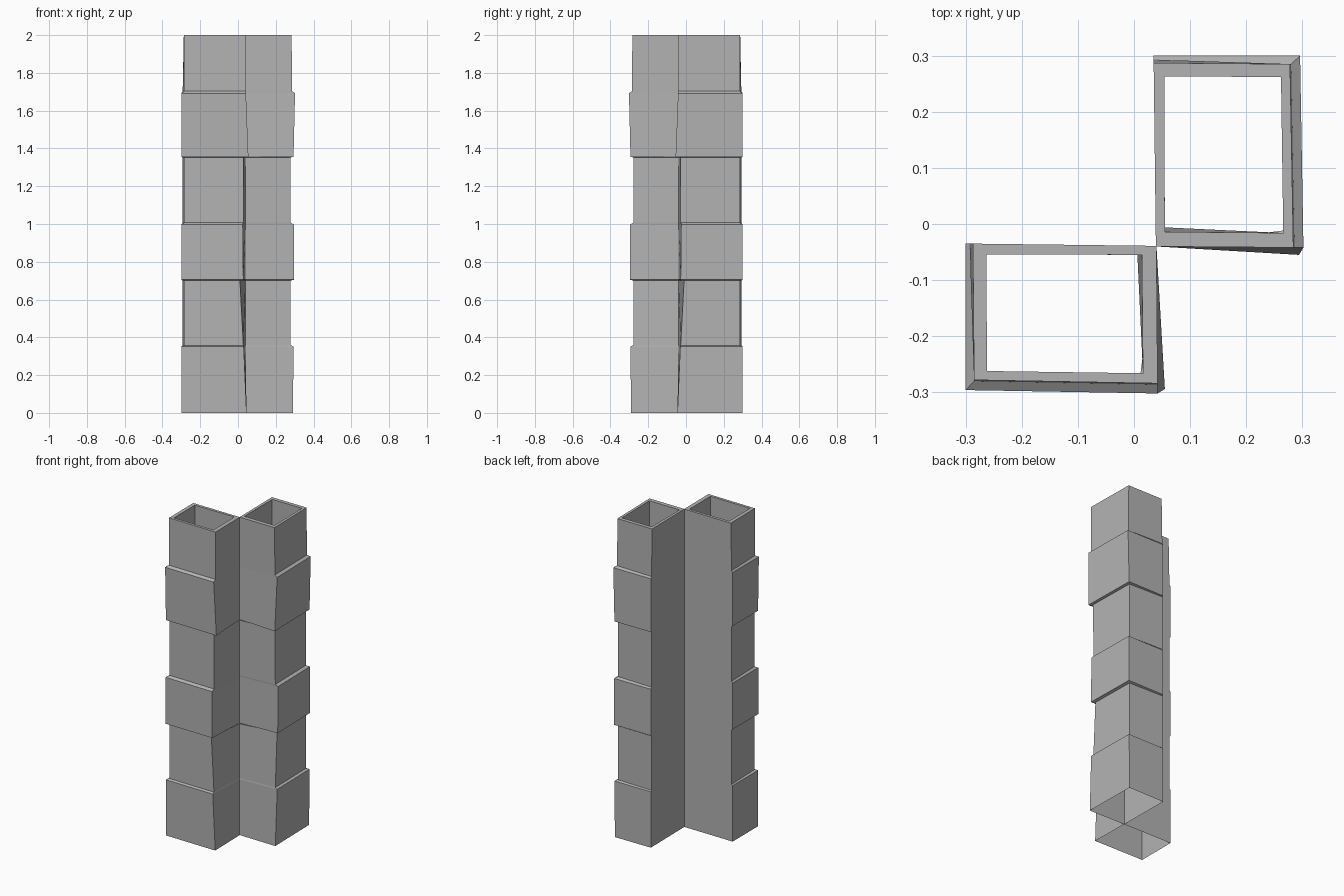
import bpy, bmesh
from mathutils import Vector

cube = bpy.data.objects.get("Cube")
if cube:
    bpy.data.objects.remove(cube)

stone = bpy.data.materials.new("grey stone")
stone.use_nodes = True
GREY = (0.45, 0.45, 0.45, 1)
stone.diffuse_color = GREY
stone.node_tree.nodes["Principled BSDF"].inputs["Base Color"].default_value = GREY

INNER = -0.035      # flat inner wall of the column
HINGE = 0.04        # corner where both columns meet

# height, back left x, front left x, front right x, front y; a pair per block
LEVELS = [
    (0.0, -0.30, -0.30, 0.045, -0.285), (0.352, -0.30, -0.30, 0.03, -0.288),
    (0.358, -0.293, -0.285, 0.028, -0.273), (0.70, -0.293, -0.285, 0.01, -0.273),
    (0.705, -0.30, -0.30, 0.028, -0.29), (0.997, -0.30, -0.30, 0.025, -0.29),
    (1.007, -0.293, -0.285, 0.028, -0.273), (1.352, -0.293, -0.285, 0.03, -0.273),
    (1.356, -0.30, -0.30, 0.055, -0.288), (1.692, -0.30, -0.30, 0.042, -0.296),
    (1.703, -0.293, -0.285, 0.042, -0.28), (2.0, -0.287, -0.285, 0.042, -0.278),
]


def corner_loop(z, back_left, front_left, front_right, front):
    """Four corners of a block, its front face slightly skewed."""
    return [Vector((back_left, INNER, z)), Vector((front_left, front, z)),
            Vector((front_right, front - 0.006, z)), Vector((HINGE, INNER - 0.004, z))]


def liner_loop(z, back_right):
    return [Vector((-0.263, -0.054, z)), Vector((-0.262, -0.262, z)),
            Vector((0.016, -0.266, z)), Vector((back_right, -0.055, z))]


def column(name, mirrored):
    # stacked blocks, then the rim and the lining of the opening
    loops = [corner_loop(*level) for level in LEVELS]
    loops += [liner_loop(2.0, 0.014), liner_loop(1.7, 0.006)]
    bm = bmesh.new()
    rings = []
    for loop in loops:
        if mirrored:
            loop = [Vector((-p.y, -p.x, p.z)) for p in loop]
        rings.append([bm.verts.new(p) for p in loop])
    for low, high in zip(rings, rings[1:]):
        for i in range(4):
            j = (i + 1) % 4
            bm.faces.new((low[i], low[j], high[j], high[i]))
    if mirrored:
        bmesh.ops.reverse_faces(bm, faces=bm.faces[:])
    mesh = bpy.data.meshes.new(name)
    bm.to_mesh(mesh)
    bm.free()
    mesh.materials.append(stone)
    bpy.context.collection.objects.link(bpy.data.objects.new(name, mesh))


column("front_column", False)
column("back_column", True)
